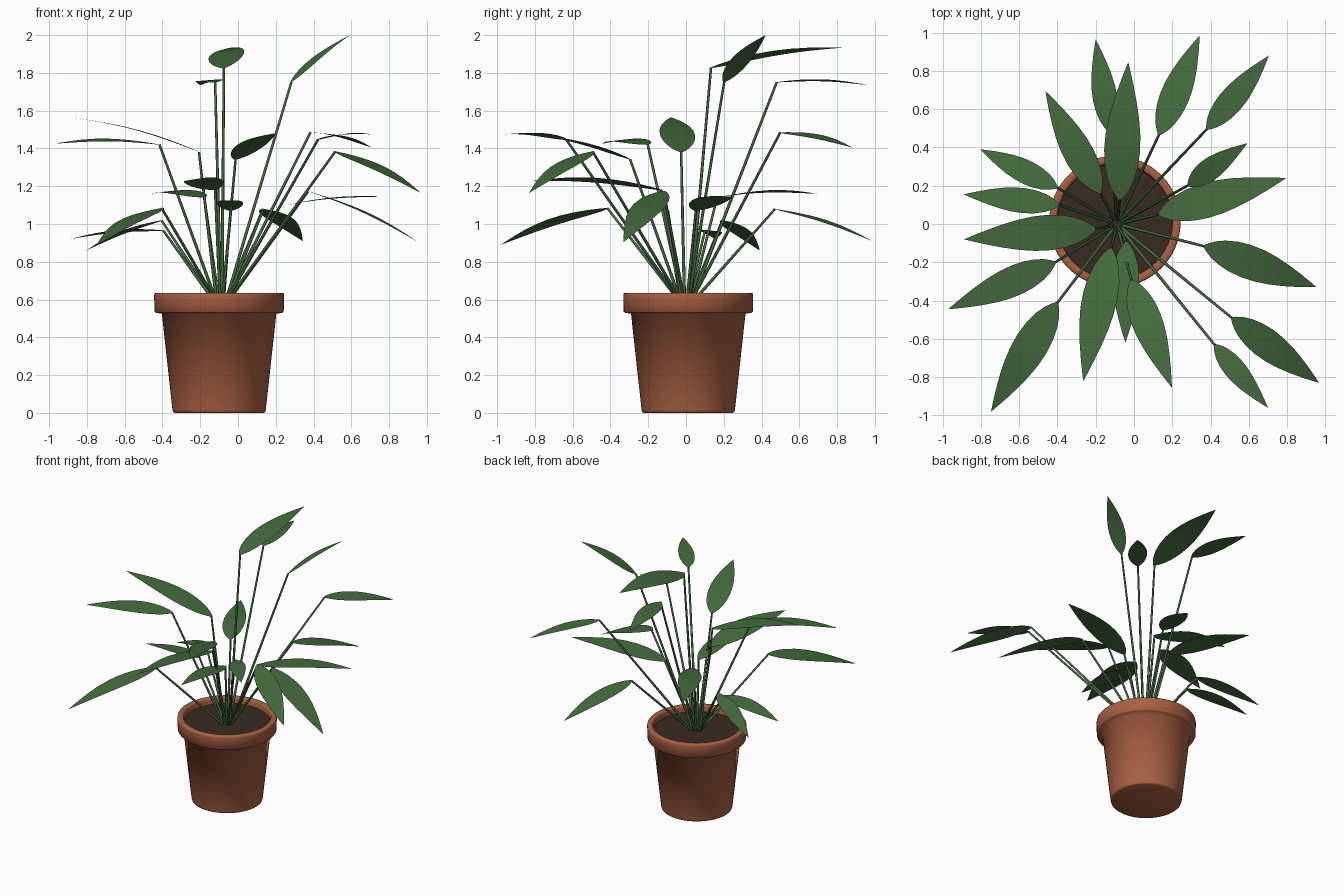
import bpy, bmesh, math
from mathutils import Vector, Matrix

if "Cube" in bpy.data.objects:
    bpy.data.objects.remove(bpy.data.objects["Cube"])

CX, CY = -0.10, 0.012      # pot axis
SOIL_Z = 0.59


def material(name, rgb):
    m = bpy.data.materials.new(name)
    m.diffuse_color = (*rgb, 1)
    m.use_nodes = True
    m.node_tree.nodes["Principled BSDF"].inputs["Base Color"].default_value = m.diffuse_color
    return m


LEAF = material("leaf green", (0.058, 0.15, 0.047))
STEM = material("stem green", (0.056, 0.14, 0.050))
CLAY = material("terracotta", (0.40, 0.118, 0.055))
SOIL = material("dark soil", (0.040, 0.024, 0.014))


def finish(name, bm, mat, angle=40):
    bmesh.ops.recalc_face_normals(bm, faces=bm.faces)
    me = bpy.data.meshes.new(name)
    bm.to_mesh(me)
    bm.free()
    me.materials.append(mat)
    ob = bpy.data.objects.new(name, me)
    bpy.context.collection.objects.link(ob)
    bpy.ops.object.select_all(action='DESELECT')
    ob.select_set(True)
    bpy.context.view_layer.objects.active = ob
    bpy.ops.object.shade_smooth_by_angle(angle=math.radians(angle))
    return ob


def lathe(name, profile, mat, segs=64):
    bm = bmesh.new()
    vs = [bm.verts.new((CX + r, CY, z)) for r, z in profile]
    es = [bm.edges.new(p) for p in zip(vs, vs[1:])]
    bmesh.ops.spin(bm, geom=vs + es, cent=(CX, CY, 0), axis=(0, 0, 1),
                   angle=math.tau, steps=segs)
    bmesh.ops.remove_doubles(bm, verts=bm.verts, dist=1e-5)
    return finish(name, bm, mat, 85)


# Pot with a thick rim, and soil inside
lathe("pot", [(0, 0), (0.236, 0), (0.244, 0.004), (0.247, 0.015), (0.303, 0.525),
              (0.335, 0.53), (0.342, 0.536), (0.344, 0.622), (0.342, 0.632),
              (0.334, 0.636), (0.312, 0.636), (0.305, 0.632), (0.302, 0.622),
              (0.298, 0.57)], CLAY)
lathe("soil", [(0, SOIL_Z), (0.302, SOIL_Z)], SOIL)


def make_stem(name, a, b, r0=0.009, r1=0.0065):
    """Straight tapered stalk from a to b."""
    bm = bmesh.new()
    d = b - a
    rot = d.to_track_quat('Z', 'Y').to_matrix().to_4x4()
    bmesh.ops.create_cone(bm, cap_ends=True, segments=8, radius1=r0, radius2=r1,
                          depth=d.length,
                          matrix=Matrix.Translation((a + b) / 2) @ rot)
    finish(name, bm, STEM, 60)


# Half-width of a blade along its length: blunt base, pointed tip
OUTLINE = [(0, 0.06), (0.03, 0.25), (0.08, 0.5), (0.15, 0.73), (0.25, 0.92),
           (0.36, 1.0), (0.48, 0.97), (0.6, 0.84), (0.72, 0.64), (0.84, 0.39),
           (0.93, 0.18), (1.0, 0.004)]


def make_leaf(name, base, tip, roll=0):
    """Thin arched blade from base to tip; positive roll lowers its right edge."""
    d = tip - base
    side = d.cross(Vector((0, 0, 1))).normalized()
    side = Matrix.Rotation(roll, 3, d.normalized()) @ side
    up = side.cross(d).normalized()
    half = 0.13 * d.length
    bm = bmesh.new()
    rows = []
    for t, w in OUTLINE:
        mid = base + d * t + up * (0.037 * d.length * math.sin(math.pi * t))
        rows.append([bm.verts.new(mid + side * half * w * s) for s in (-1, 0, 1)])
    for p, q in zip(rows, rows[1:]):
        for i in range(2):
            bm.faces.new((p[i], p[i + 1], q[i + 1], q[i]))
    finish(name, bm, LEAF, 80)


# Blade base, tip and sideways roll of every leaf
LEAVES = [
    ((.28, .20, 1.75), (.592, .422, 2.0), -.12),
    ((-.12, .475, 1.75), (-.20, .965, 1.735), -.08),
    ((-.075, .125, 1.825), (-.03, .845, 1.935), -.14),
    ((.13, .465, 1.08), (.343, .985, .91), 0),
    ((.38, .495, 1.485), (.705, .88, 1.405), .08),
    ((.125, .05, 1.07), (.795, .24, 1.145), -.06),
    ((.365, -.115, 1.175), (.953, -.33, .905), -.08),
    ((.51, -.49, 1.385), (.967, -.83, 1.165), 0),
    ((.42, -.63, 1.445), (.70, -.96, 1.475), .10),
    ((-.015, -.29, 1.34), (.198, -.855, 1.48), 0),
    ((-.04, -.09, 1.07), (-.045, -.62, 1.125), 0),
    ((-.12, -.125, 1.18), (-.265, -.82, 1.23), .16),
    ((-.40, -.41, 1.085), (-.747, -.98, .89), .08),
    ((-.41, -.20, 1.42), (-.97, -.445, 1.425), -.10),
    ((-.20, -.025, 1.38), (-.888, -.08, 1.565), 0),
    ((-.39, .10, .965), (-.89, .155, .92), .10),
    ((-.40, .19, 1.02), (-.803, .39, .86), 0),
    ((-.175, .16, 1.14), (-.463, .695, 1.16), -.10),
]

for i, (b, t, roll) in enumerate(LEAVES):
    b, t = Vector(b), Vector(t)
    out = Vector((b.x - CX, b.y - CY, 0)).normalized() * 0.022
    root = Vector((CX + 0.01, CY - 0.012, SOIL_Z - 0.02)) + out
    make_stem(f"stem_{i + 1}", root, b + (t - b) * 0.01)
    make_leaf(f"leaf_{i + 1}", b, t, roll)
